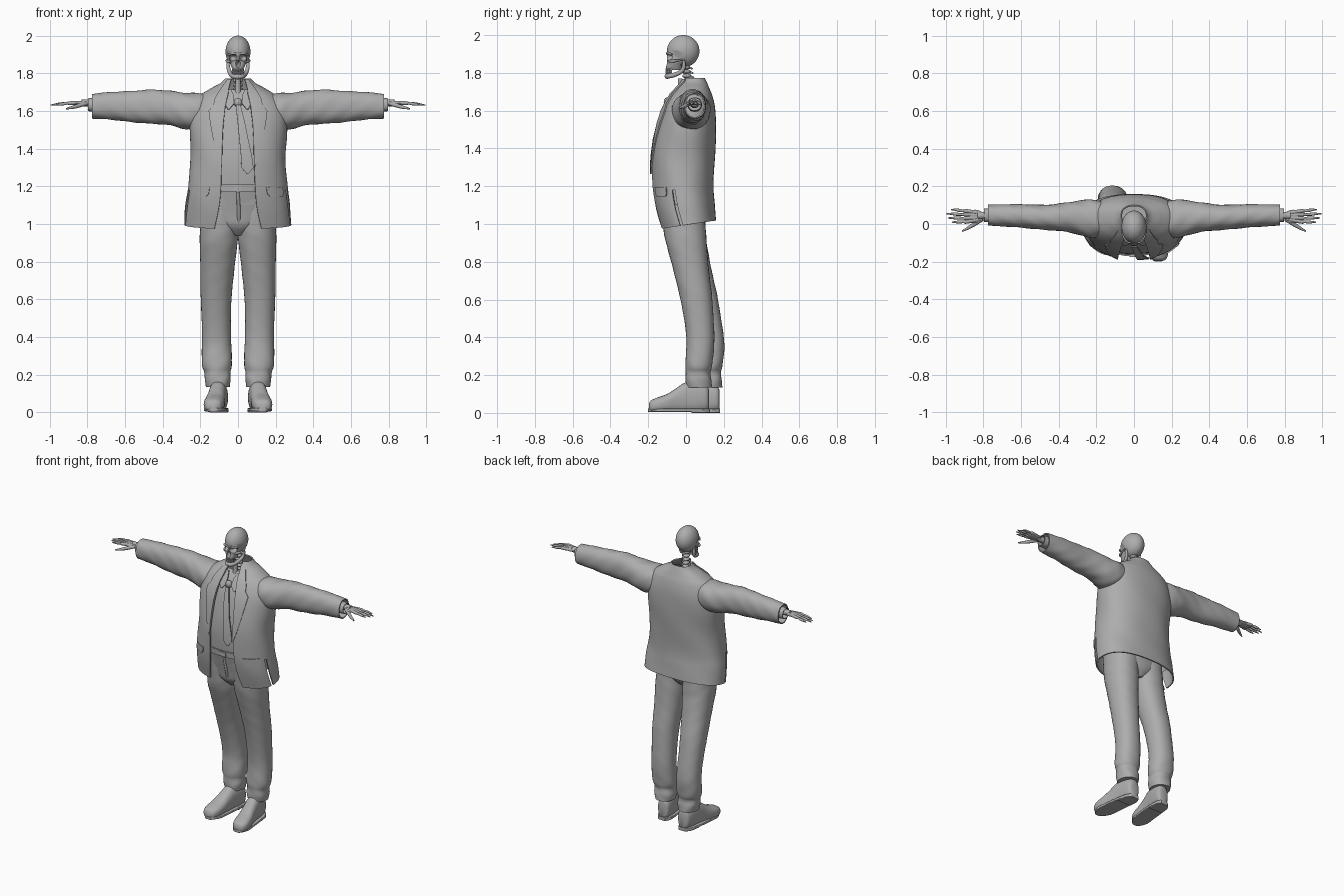
import bpy, bmesh
from math import sin, cos, pi, asin, copysign

if "Cube" in bpy.data.objects:
    bpy.data.objects.remove(bpy.data.objects["Cube"])

grey = bpy.data.materials.new("plain_grey")
grey.use_nodes = True
grey.diffuse_color = (0.42, 0.42, 0.42, 1)
grey.node_tree.nodes["Principled BSDF"].inputs["Base Color"].default_value = (0.42, 0.42, 0.42, 1)


def finish(name, bm, thick=0.0):
    bmesh.ops.recalc_face_normals(bm, faces=bm.faces)
    mesh = bpy.data.meshes.new(name)
    bm.to_mesh(mesh)
    bm.free()
    mesh.materials.append(grey)
    ob = bpy.data.objects.new(name, mesh)
    bpy.context.collection.objects.link(ob)
    if thick:
        mod = ob.modifiers.new("thickness", "SOLIDIFY")
        mod.thickness = thick
        mod.offset = 0
    return ob


def smooth_rows(rows, steps):
    """Catmull-Rom through the given sections."""
    out = []
    for i in range(len(rows) - 1):
        a, b, c, d = rows[max(i - 1, 0)], rows[i], rows[i + 1], rows[min(i + 2, len(rows) - 1)]
        for s in range(steps):
            t = s / steps
            out.append([q + t * (r - p) / 2 + t * t * (p - 2.5 * q + 2 * r - s4 / 2)
                        + t ** 3 * (1.5 * (q - r) + (s4 - p) / 2)
                        for p, q, r, s4 in zip(a, b, c, d)])
    return out + [list(rows[-1])]


def spow(v, power):
    return copysign(abs(v) ** (2 / power), v)


def loft(name, rows, axis="z", n=32, steps=4, power=2.3, cap=True, side=1,
         fold=None, edit=None, thick=0.0, skip=None):
    """Skin sections (position, centre u, centre v, radius u, radius v[, front gap])."""
    bm = bmesh.new()
    rings, split = [], len(rows[0]) > 5
    for row in smooth_rows(rows, steps):
        t, cu, cv, ru, rv = row[:5]
        a = asin(min(1, (row[5] / ru) ** (power / 2))) if split else 0
        ring = []
        for j in range(n + split):
            th = -pi / 2 + a + (2 * pi - 2 * a) * j / n
            k = 1 + (fold(t, th) if fold else 0)
            u, v = cu + ru * k * spow(cos(th), power), cv + rv * k * spow(sin(th), power)
            p = {"z": (u, v, t), "x": (t, u, v), "y": (u, t, v)}[axis]
            p = edit(p) if edit else p
            ring.append(bm.verts.new((p[0] * side, p[1], p[2])))
        rings.append(ring)
    for lo, hi in zip(rings, rings[1:]):
        for j in range(n):
            k = (j + 1) % len(lo)
            if not (skip and skip(j, lo[j].co.z)):
                bm.faces.new((lo[j], lo[k], hi[k], hi[j]))
    if cap:
        bm.faces.new(rings[0])
        bm.faces.new(rings[-1])
    return finish(name, bm, thick)


def tube(name, pts, side=1, sides=3):
    """Tapered tube through (x, y, z, radius) points."""
    cu = bpy.data.curves.new(name, "CURVE")
    cu.dimensions, cu.bevel_depth, cu.bevel_resolution = "3D", 1, sides
    cu.use_fill_caps = True
    sp = cu.splines.new("POLY")
    pts = smooth_rows(pts, 4)
    sp.points.add(len(pts) - 1)
    for q, (x, y, z, r) in zip(sp.points, pts):
        q.co, q.radius = (x * side, y, z, 1), r
    cu.materials.append(grey)
    ob = bpy.data.objects.new(name, cu)
    bpy.context.collection.objects.link(ob)
    return ob


def ball(name, loc, scale, edit=None, seg=32):
    bm = bmesh.new()
    bmesh.ops.create_uvsphere(bm, u_segments=seg, v_segments=seg * 3 // 4, radius=1)
    for v in bm.verts:
        p = [c + s * w for c, s, w in zip(loc, scale, v.co)]
        v.co = edit(p) if edit else p
    return finish(name, bm)


# Jacket sections: z, centre x, centre y, half width, half depth, opening
jacket_rows = [(.995, 0, .01, .28, .145, .125), (1.1, 0, -.008, .274, .155, .10),
               (1.2, 0, -.018, .26, .16, .09), (1.35, 0, -.015, .248, .165, .085),
               (1.5, 0, 0, .255, .155, .08), (1.6, 0, .013, .248, .138, .07),
               (1.67, 0, .025, .21, .112, .06), (1.715, 0, .035, .145, .085, .05),
               (1.745, 0, .042, .09, .066, .042), (1.77, 0, .045, .066, .052, .036)]
fine = smooth_rows(jacket_rows, 8)


def front_y(x, z):
    row = min(fine, key=lambda r: abs(r[0] - z))
    return row[2] - row[4] * max(0, 1 - abs(x / row[3]) ** 2.3) ** (1 / 2.3)


def hem_tilt(p):
    x, y, z = p
    return x, y, z + .15 * y * max(0, min(1, (1.15 - z) / .15))


def strip(name, rows, lift, side=1, thick=.008, cols=5):
    """Cloth strip (z, x inner, x outer) lying on the front of the jacket."""
    bm = bmesh.new()
    grid = []
    for z, x0, x1 in rows:
        xs = [x0 + (x1 - x0) * c / cols for c in range(cols + 1)]
        grid.append([bm.verts.new((x * side, front_y(x, z) - lift, z)) for x in xs])
    for a, b in zip(grid, grid[1:]):
        for c in range(cols):
            bm.faces.new((a[c], a[c + 1], b[c + 1], b[c]))
    return finish(name, bm, thick)


def cloth(amount, freq):
    return lambda t, th: amount * sin(freq * t + 2 * th) * cos(3 * th + freq * .4 * t)


loft("jacket", jacket_rows, n=64, steps=6, cap=False, thick=.008, edit=hem_tilt,
     fold=cloth(.012, 16), skip=lambda j, z: j in (11, 52) and z < 1.18)
loft("shirt", [(z, x, y, rx - .022, ry - .022) for z, x, y, rx, ry, g in jacket_rows[1:8]],
     n=48, cap=False, fold=cloth(.008, 30))
loft("waistband", [(1.17, 0, -.022, .2, .142), (1.21, 0, -.022, .2, .145)], power=2.4, thick=.008, cap=False)
loft("belt_buckle", [(1.175, 0, -.168, .025, .007), (1.205, 0, -.168, .025, .007)], n=16, power=8)
strip("tie", [(1.265, .048, .054), (1.3, .018, .082), (1.36, .016, .074), (1.45, .007, .054),
              (1.55, -.003, .034), (1.63, -.012, .014)], .006)
ball("tie_knot", (0, -.1, 1.645), (.022, .018, .025), seg=16)

for side, word in ((1, "left"), (-1, "right")):
    # Lapel, collar and pocket flap
    strip(word + "_lapel", [(1.3, .086, .09), (1.38, .084, .115), (1.46, .082, .133), (1.53, .078, .146),
                            (1.6, .07, .155), (1.635, .066, .125)], .009, side)
    strip(word + "_collar", [(1.625, .066, .13), (1.66, .06, .125), (1.69, .052, .108), (1.715, .05, .092),
                             (1.745, .042, .07), (1.765, .036, .056)], .011, side)
    strip(word + "_shirt_collar", [(1.61, .045, .055), (1.64, .02, .07), (1.68, .022, .065), (1.71, .035, .055)],
          -.006, side)
    strip(word + "_pocket_flap", [(1.145, .17, .235), (1.16, .155, .24), (1.195, .15, .236)], .006, side)
    # Sleeve
    loft(word + "_sleeve", [(.16, .03, 1.61, .085, .075), (.22, .03, 1.602, .098, .09),
                            (.28, .032, 1.602, .09, .093), (.36, .035, 1.615, .074, .088),
                            (.46, .036, 1.622, .064, .087), (.56, .04, 1.625, .06, .08),
                            (.67, .045, 1.626, .056, .07), (.775, .048, 1.626, .052, .062)],
         "x", steps=6, power=2.2, cap=False, side=side, fold=cloth(.035, 38), thick=.007)
    loft(word + "_shirt_cuff", [(.74, .046, 1.632, .036, .036), (.795, .046, 1.634, .034, .033)],
         "x", cap=False, side=side, thick=.004)
    # Skeletal hand
    tube(word + "_wrist", [(.7, .045, 1.636, .024), (.79, .045, 1.642, .02), (.83, .044, 1.643, .02)], side)
    ball(word + "_palm", (side * .845, .04, 1.641), (.05, .036, .011), seg=16)
    for i, tip in enumerate((.965, .988, .995, .97)):
        y0, y1 = .026 + .01 * i, .01 + .022 * i
        ym, x1 = .012 + .019 * i, .888
        span = tip - x1
        tube(f"{word}_finger_{i + 1}",
             [(.81, y0, 1.645, .008), (x1, ym, 1.642, .0105), (x1 + .2 * span, ym, 1.641, .007),
              (x1 + .5 * span, (ym + y1) / 2, 1.638, .0085), (x1 + .75 * span, y1, 1.635, .006),
              (tip, y1, 1.631, .003)], side)
    tube(word + "_thumb", [(.805, .025, 1.64, .01), (.84, .004, 1.63, .011), (.875, -.018, 1.62, .009),
                           (.912, -.038, 1.612, .004)], side)
    # Trouser leg; the right one stands further back
    back = 0 if side > 0 else .055
    shift = lambda p, b=back: (p[0], p[1] + b * max(0, min(1, (.9 - p[2]) / .55)), p[2])
    loft(word + "_trouser_leg", [(.135, .107, .068, .062, .068), (.175, .108, .066, .07, .07),
                                 (.215, .11, .064, .07, .066), (.26, .112, .068, .08, .072),
                                 (.4, .114, .076, .077, .074), (.6, .116, .055, .081, .084),
                                 (.75, .11, .028, .09, .094), (.9, .103, .002, .1, .107),
                                 (1.0, .098, -.01, .102, .113), (1.19, .09, -.022, .11, .12)],
         steps=7, side=side, edit=shift, power=2.2,
         fold=lambda t, th: (.012 + .05 * max(0, 1 - t / .35)) * sin(42 * t + 2 * th) * cos(2 * th + 20 * t))

    # Shoe, turned slightly outward
    def turn(p, b=back):
        return p[0] - .1 * p[1], p[1] + b, max(p[2], .012)
    loft(word + "_shoe", [(.122, .107, .07, .02, .05), (.11, .107, .075, .04, .065), (.06, .107, .08, .047, .08),
                          (.0, .108, .08, .047, .082), (-.05, .11, .065, .048, .067), (-.1, .113, .05, .053, .05),
                          (-.15, .114, .042, .053, .04), (-.185, .113, .036, .04, .03), (-.197, .112, .03, .018, .016)],
         "y", side=side, edit=turn, power=2.5)
    for part, z, y_list in (("sole", .014, (-.2, -.186, -.14, -.08, .0, .08, .112, .126)),
                            ("heel", .008, (.03, .04, .06, .09, .112, .126))):
        loft(f"{word}_{part}",
             [(y, .109, z, .057 * max(.3, min(1, 1.1 - ((y + .03) / .175) ** 6)) - .03 * max(0, y) ** .5 * .8,
               z if part == "heel" else .009) for y in y_list],
             "y", side=side, power=7, steps=2,
             edit=lambda p, b=back: (p[0] - .1 * p[1], p[1] + b, p[2]))

# Seat of the trousers, filling between the legs
loft("trouser_seat", [(.94, 0, -.005, .035, .07), (.99, 0, -.01, .12, .108), (1.06, 0, -.015, .185, .118),
                      (1.19, 0, -.022, .2, .14)], power=2.4)
tube("trouser_fly", [(.004, -.105, .98, .008), (.004, -.132, 1.06, .01), (0, -.155, 1.17, .008)])


# Skull with eye sockets, nose opening and hollow temples
def hollow(p):
    x, y, z = p
    if y < -.04:
        for cx, cz, rx, rz, depth in ((.029, 1.884, .021, .018, .04), (0, 1.85, .012, .019, .03)):
            d = ((abs(x) - cx) / rx) ** 2 + ((z - cz) / rz) ** 2
            y += depth * max(0, 1 - d) ** .6
    temple = max(0, 1 - ((y + .06) / .045) ** 2 - ((z - 1.885) / .035) ** 2)
    return x * (1 - .13 * temple), y, z


ball("cranium", (0, -.015, 1.915), (.066, .086, .085), hollow, 72)
loft("face", [(1.815, 0, -.065, .026, .038), (1.83, 0, -.063, .033, .043), (1.85, 0, -.055, .042, .047),
              (1.87, 0, -.05, .053, .05), (1.892, 0, -.047, .055, .054), (1.906, 0, -.045, .056, .056),
              (1.925, 0, -.04, .05, .05)], n=80, steps=8, power=2.4, edit=hollow)
tube("jaw", [(.054, -.012, 1.868, .007), (.052, -.012, 1.835, .01), (.046, -.022, 1.81, .011),
             (.034, -.06, 1.79, .012), (.02, -.092, 1.783, .013), (0, -.1, 1.782, .014),
             (-.02, -.092, 1.783, .013), (-.034, -.06, 1.79, .012), (-.046, -.022, 1.81, .011),
             (-.052, -.012, 1.835, .01), (-.054, -.012, 1.868, .007)])
for side, word in ((1, "left"), (-1, "right")):
    tube(word + "_cheekbone", [(.038, -.088, 1.862, .007), (.053, -.068, 1.862, .008), (.061, -.04, 1.866, .005),
                               (.06, -.008, 1.87, .005)], side)
    tube(word + "_brow", [(.004, -.1, 1.902, .006), (.03, -.097, 1.905, .006), (.052, -.075, 1.897, .006)], side)
for row, z in (("upper", 1.818), ("lower", 1.803)):
    for i in range(10):
        a = (i - 4.5) * .27
        ball(f"{row}_tooth_{i + 1}", (.029 * sin(a), -.064 - .04 * cos(a), z), (.0045, .005, .009), seg=8)

# Neck bones and windpipe
for i in range(11):
    z = 1.6 + .023 * i
    y = .03 - .032 * i / 10
    ball(f"neck_bone_{i + 1}", (0, y, z), (.027, .024, .0125), seg=16)
    if i > 2:
        tube(f"neck_spine_{i + 1}", [(0, y, z, .008), (0, y + .025, z - .004, .006), (0, y + .038, z - .01, .004)])
tube("windpipe", [(0, -.045, 1.62, .018), (0, -.03, 1.7, .016), (0, -.03, 1.77, .013)])

# Turn tubes into meshes and smooth everything
bpy.ops.object.select_all(action="DESELECT")
for ob in bpy.context.scene.objects:
    ob.select_set(ob.type in {"MESH", "CURVE"})
    if ob.type == "CURVE":
        bpy.context.view_layer.objects.active = ob
bpy.ops.object.convert(target="MESH", keep_original=False)
bpy.ops.object.shade_smooth_by_angle(angle=.7)
